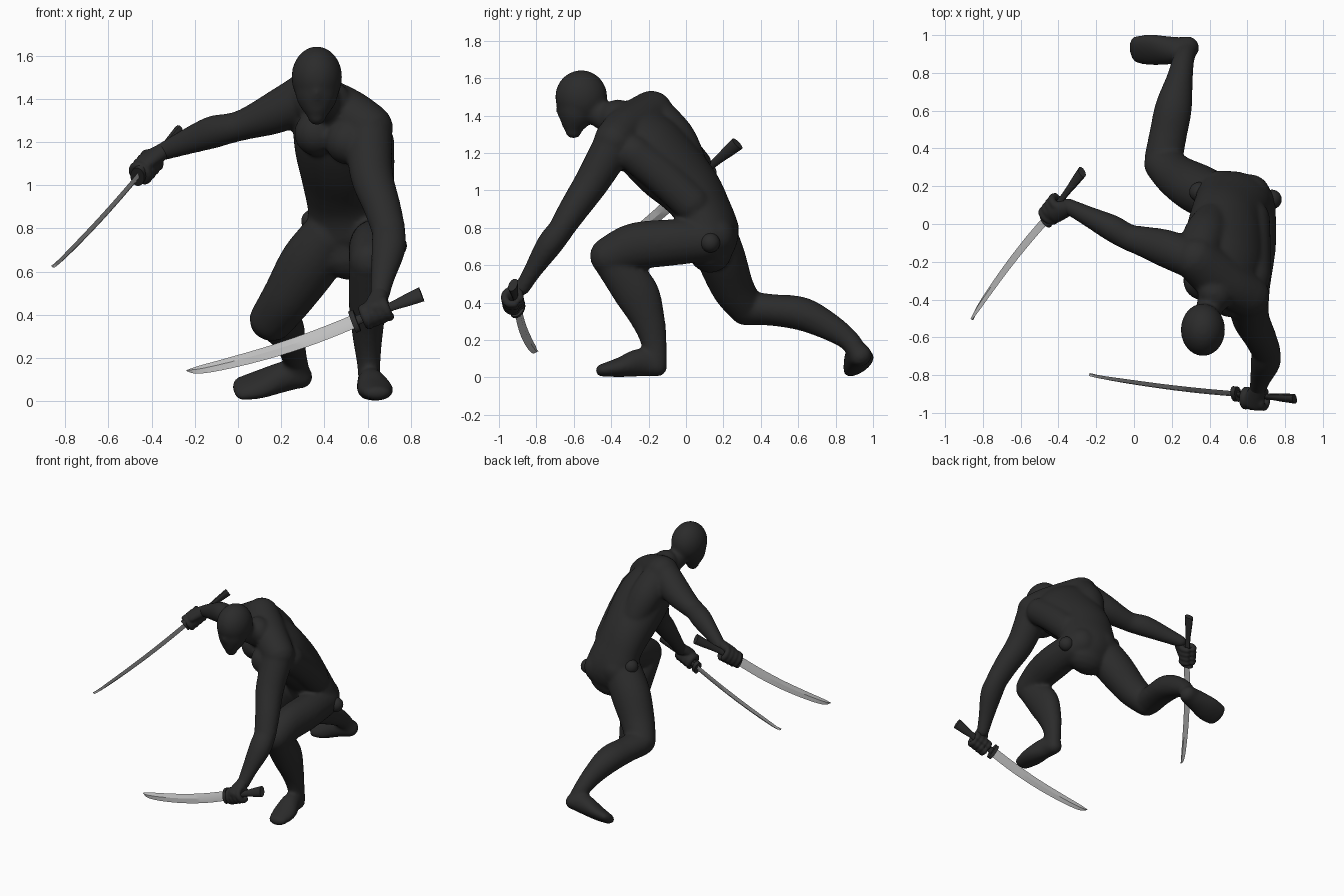
import bpy, bmesh, math
from mathutils import Vector, Matrix

if "Cube" in bpy.data.objects:
    bpy.data.objects.remove(bpy.data.objects["Cube"])


def material(name, value):
    m = bpy.data.materials.new(name)
    m.diffuse_color = (value, value, value, 1)
    m.use_nodes = True
    m.node_tree.nodes["Principled BSDF"].inputs["Base Color"].default_value = m.diffuse_color
    return m


SUIT = material("black suit", 0.024)
HILT = material("dark hilt", 0.026)
STEEL = material("grey steel", 0.52)


def spline(pts, steps):
    """Catmull-Rom through tuples of any length."""
    out, n = [], len(pts)
    for i in range(n - 1):
        p0, p1, p2, p3 = (pts[max(i - 1, 0)], pts[i], pts[i + 1], pts[min(i + 2, n - 1)])
        for s in range(steps):
            t = s / steps
            out.append([0.5 * (2 * b + (c - a) * t + (2 * a - 5 * b + 4 * c - d) * t * t
                               + (3 * b - a - 3 * c + d) * t ** 3)
                        for a, b, c, d in zip(p0, p1, p2, p3)])
    out.append(list(pts[-1]))
    return out


def tube(bm, pts, ref, ref_end=None, sides=20, steps=5, cap=True):
    """Loft of ellipses: points are (x, y, z, radius along ref, radius across)."""
    ref = Vector(ref)
    ref_end = Vector(ref_end) if ref_end else ref
    path = spline(pts, steps)
    n = len(path)
    rings = []
    for i, p in enumerate(path):
        t = (Vector(path[min(i + 1, n - 1)][:3]) - Vector(path[max(i - 1, 0)][:3])).normalized()
        r = ref.lerp(ref_end, i / (n - 1))
        a = (r - t * r.dot(t)).normalized()
        b = t.cross(a)
        rings.append((Vector(p[:3]), t, a, b, p[3], p[4]))
    if cap:  # rounded ends
        for end, sign in ((rings[0], -1), (rings[-1], 1)):
            c, t, a, b, ra, rb = end
            extra = [(c + t * sign * min(ra, rb) * math.sin(k), t, a, b,
                      ra * math.cos(k), rb * math.cos(k)) for k in (0.4, 0.8, 1.15, 1.45)]
            rings = extra[::-1] + rings if sign < 0 else rings + extra
    loops = []
    for c, t, a, b, ra, rb in rings:
        loops.append([bm.verts.new(c + a * ra * math.cos(2 * math.pi * k / sides)
                                   + b * rb * math.sin(2 * math.pi * k / sides))
                      for k in range(sides)])
    for l0, l1 in zip(loops, loops[1:]):
        for k in range(sides):
            j = (k + 1) % sides
            bm.faces.new((l0[k], l0[j], l1[j], l1[k]))
    bm.faces.new(loops[0][::-1])
    bm.faces.new(loops[-1])


def ball(bm, c, r):
    r = (r, r, r) if isinstance(r, float) else r
    bmesh.ops.create_uvsphere(bm, u_segments=24, v_segments=14, radius=1,
                              matrix=Matrix.Translation(c) @ Matrix.Diagonal((*r, 1)))


def finish(bm, name, mat, angle=None, voxel=None, soften=0):
    bmesh.ops.recalc_face_normals(bm, faces=bm.faces)
    me = bpy.data.meshes.new(name)
    bm.to_mesh(me)
    bm.free()
    for p in me.polygons:
        p.use_smooth = True
    if angle:
        me.set_sharp_from_angle(angle=math.radians(angle))
    me.materials.append(mat)
    ob = bpy.data.objects.new(name, me)
    bpy.context.collection.objects.link(ob)
    if voxel:  # blend overlapping parts into one smooth skin
        rm = ob.modifiers.new("blend", 'REMESH')
        rm.mode, rm.voxel_size, rm.use_smooth_shade = 'VOXEL', voxel, True
        sm = ob.modifiers.new("soften", 'SMOOTH')
        sm.factor, sm.iterations = .5, soften
    return ob


body = bmesh.new()
X, Z = (1, 0, 0), (0, 0, 1)

# torso, twisting from pelvis to shoulders
tube(body, [(.54, .13, .68, .16, .12), (.53, .135, .77, .2, .145), (.51, .085, .9, .195, .145),
            (.488, .015, 1.01, .198, .16), (.477, -.1, 1.13, .222, .175), (.465, -.2, 1.24, .225, .17),
            (.455, -.29, 1.33, .19, .13), (.43, -.37, 1.40, .1, .085)],
     (.95, -.07, -.3), (.75, -.47, -.47), sides=32)
# shoulder girdle, back of the raised shoulder, flank of the lowered one
tube(body, [(.33, -.185, 1.42, .115, .118), (.42, -.26, 1.365, .125, .13), (.52, -.33, 1.32, .12, .12),
            (.605, -.38, 1.265, .114, .114)], Z)
tube(body, [(.34, -.17, 1.40, .11, .11), (.375, -.06, 1.28, .115, .11), (.41, .01, 1.15, .1, .1)], X)
tube(body, [(.63, .03, .93, .09, .1), (.635, -.13, 1.08, .09, .1), (.625, -.28, 1.2, .1, .1)], X)
for c, r in [((.365, -.30, 1.24), .105), ((.51, -.39, 1.2), .105),         # chest
             ((.61, .15, .755), .115), ((.46, .165, .79), .12)]:           # buttocks
    ball(body, c, r)

# neck and head
tube(body, [(.43, -.36, 1.36, .09, .09), (.395, -.46, 1.41, .07, .075), (.37, -.54, 1.46, .068, .07)], X)
ball(body, (.365, -.56, 1.5), (.118, .14, .143))
tube(body, [(.365, -.575, 1.48, .108, .118), (.365, -.59, 1.40, .095, .096), (.365, -.60, 1.345, .065, .066),
            (.365, -.602, 1.32, .044, .046)], X)
ball(body, (.365, -.66, 1.43), (.025, .035, .05))

# front leg
tube(body, [(.64, .11, .735, .11, .115), (.635, -.1, .72, .118, .125), (.62, -.28, .70, .108, .125),
            (.61, -.415, .645, .097, .106)], X)
tube(body, [(.605, -.40, .62, .09, .096), (.6, -.27, .46, .088, .12), (.6, -.2, .3, .07, .09),
            (.605, -.17, .18, .055, .068), (.61, -.16, .08, .052, .06)], X)
tube(body, [(.605, -.155, .06, .056, .056), (.615, -.24, .08, .065, .076), (.635, -.35, .055, .084, .054),
            (.645, -.45, .038, .066, .034)], X)

# trailing leg
tube(body, [(.43, .14, .77, .13, .13), (.33, .19, .635, .14, .13), (.23, .25, .48, .12, .114),
            (.155, .32, .375, .105, .097)], X)
tube(body, [(.155, .34, .37, .102, .09), (.18, .47, .36, .1, .085), (.21, .62, .34, .098, .09),
            (.24, .76, .275, .072, .075), (.262, .87, .2, .058, .058), (.28, .92, .13, .055, .053)],
     (1, -.2, 0))
tube(body, [(.29, .935, .115, .062, .055), (.22, .92, .115, .072, .07), (.1, .922, .078, .092, .052),
            (.012, .922, .058, .084, .036)], (0, .83, .55))

# lowered arm
tube(body, [(.607, -.40, 1.22, .108, .108), (.618, -.5, 1.05, .1, .094), (.667, -.6, .9, .087, .08),
            (.698, -.67, .79, .079, .068)], X)
tube(body, [(.698, -.66, .80, .075, .067), (.697, -.73, .71, .08, .07), (.67, -.82, .57, .056, .049),
            (.655, -.875, .48, .044, .042)], X)

# outstretched arm
tube(body, [(.32, -.19, 1.41, .115, .105), (.17, -.13, 1.335, .098, .1), (.04, -.09, 1.285, .074, .08),
            (-.03, -.07, 1.265, .07, .07), (-.12, -.02, 1.245, .076, .07),
            (-.24, .04, 1.2, .06, .054), (-.35, .095, 1.155, .042, .042)], Z)
finish(body, "body", SUIT, voxel=.011, soften=12)

# round knobs on the hips
knobs = bmesh.new()
ball(knobs, (.73, .13, .72), .052)
ball(knobs, (.345, .17, .835), .052)
finish(knobs, "hip_knobs", SUIT)


def fist(name, centre, axis, toward, wrist):
    """Four curled fingers and a palm around a sword grip."""
    bm = bmesh.new()
    c, u = Vector(centre), Vector(axis).normalized()
    h = Vector(toward)
    h = (h - u * h.dot(u)).normalized()
    s = u.cross(h)
    for i in range(4):
        o = c + u * (i - 1.5) * .034
        pts = []
        for k in range(9):
            a = math.radians(-150 + k * 37.5)
            pts.append((*(o + (h * math.cos(a) + s * math.sin(a)) * .042), .021, .021))
        tube(bm, pts, u, sides=10, steps=2)
    palm = c + h * .035
    tube(bm, [(*Vector(wrist), .04, .038), (*Vector(wrist).lerp(palm, .6), .052, .036),
              (*palm, .058, .034)], u)
    finish(bm, name, SUIT, voxel=.008, soften=3)


def sword(label, pommel, guard, tip, edge):
    P, G, T, d = Vector(pommel), Vector(guard), Vector(tip), Vector(edge).normalized()
    u = (G - P).normalized()
    # grip flaring to the pommel, and oval guard
    bm = bmesh.new()
    tube(bm, [(*P.lerp(G, f), w, w * .6) for f, w in
              ((0, .038), (.2, .032), (.5, .022), (1, .024))], d, sides=12, cap=False)
    finish(bm, label + "_grip", HILT, 40)
    bm = bmesh.new()
    tube(bm, [(*(G + u * k), .056, .036) for k in (-.012, .012)], d, sides=20, cap=False)
    finish(bm, label + "_guard", HILT, 40)
    # curved diamond-section blade with a slanted point
    bm = bmesh.new()
    pts = [(*(G.lerp(T, f) + d * (.1 * f * (1 - f) + o)), w, .009) for f, w, o in
           ((0, .034, 0), (.25, .034, 0), (.5, .032, 0), (.75, .028, 0), (.93, .02, 0), (1, .003, -.008))]
    tube(bm, pts, d, sides=4, steps=4, cap=False)
    finish(bm, label + "_blade", STEEL, 30)


sword("low_sword", (.85, -.925, .495), (.54, -.90, .37), (-.235, -.80, .135), (.2, -.42, -.88))
sword("raised_sword", (-.275, .275, 1.25), (-.46, .03, 1.045), (-.86, -.5, .617), (-.17, .69, -.69))
fist("low_hand", (.64, -.925, .41), (.32, -.025, .13), (.02, -.5, .5), (.657, -.865, .5))
fist("raised_hand", (-.425, .08, 1.085), (.185, .245, .21), (.1, -.2, .5), (-.335, .09, 1.165))
